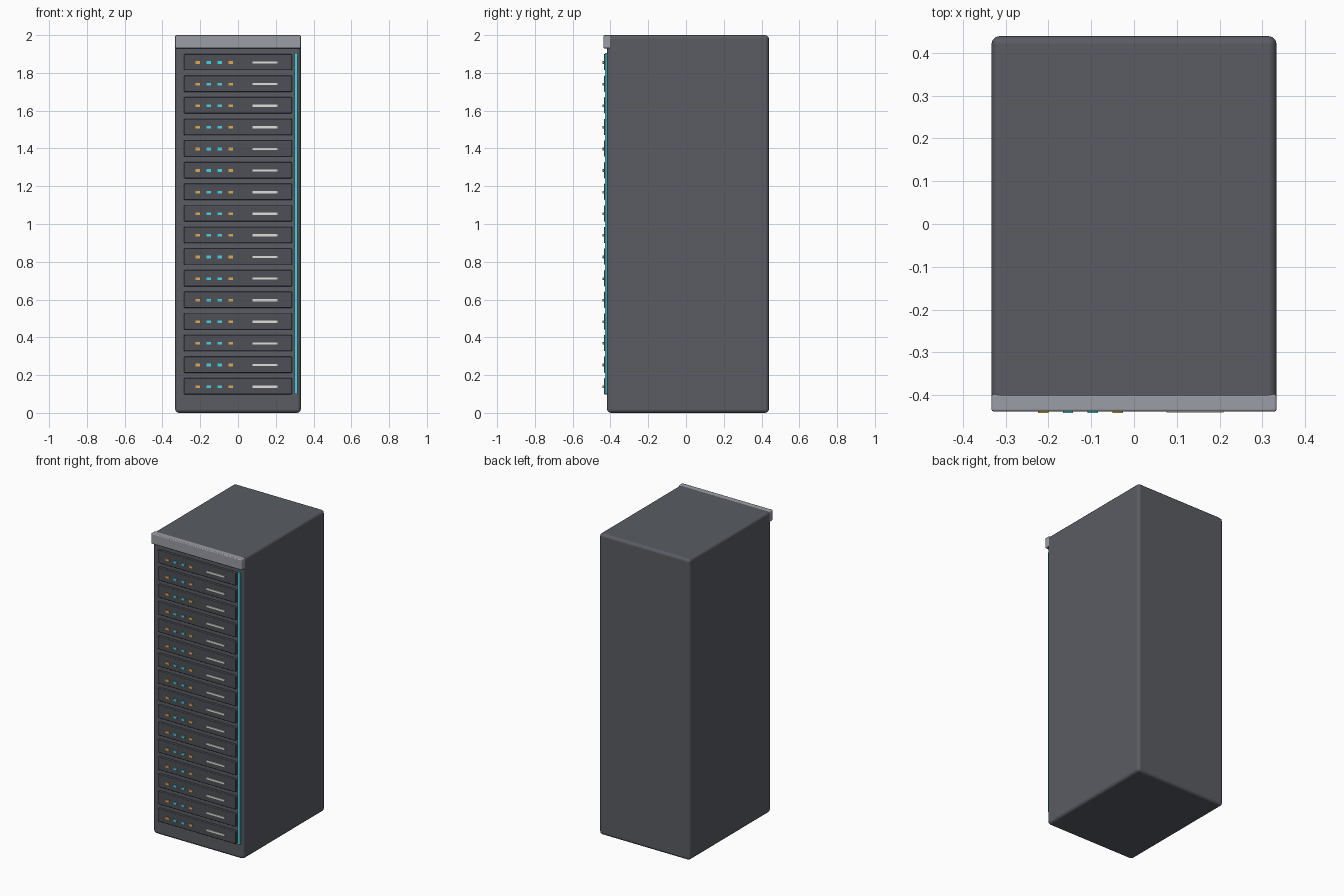
import bpy

if "Cube" in bpy.data.objects:
    bpy.data.objects.remove(bpy.data.objects["Cube"])


def material(name, rgb):
    m = bpy.data.materials.new(name)
    m.diffuse_color = (*rgb, 1)
    m.use_nodes = True
    m.node_tree.nodes["Principled BSDF"].inputs["Base Color"].default_value = m.diffuse_color
    return m


dark = material("dark_metal", (0.10, 0.107, 0.125))
panel = material("panel", (0.075, 0.08, 0.095))
trim = material("trim", (0.33, 0.34, 0.38))
cyan = material("cyan", (0.07, 0.65, 0.75))
amber = material("amber", (0.75, 0.4, 0.08))
pale = material("pale", (0.75, 0.74, 0.70))


def box(name, lo, hi, mat, bevel=0.0, segments=2):
    """Box between two corners, with optional rounded edges."""
    bpy.ops.mesh.primitive_cube_add(
        size=1, location=[(a + b) / 2 for a, b in zip(lo, hi)])
    o = bpy.context.object
    o.name = name
    o.scale = [b - a for a, b in zip(lo, hi)]
    bpy.ops.object.transform_apply(location=False, rotation=False, scale=True)
    o.data.materials.append(mat)
    if bevel:
        bpy.ops.object.shade_smooth_by_angle()
        mod = o.modifiers.new("Bevel", "BEVEL")
        mod.width, mod.segments = bevel, segments
        mod.harden_normals = True
    return o


# Cabinet body and top front trim
box("cabinet", (-0.333, -0.418, 0), (0.333, 0.439, 2), dark, 0.02, 3)
box("top_trim", (-0.333, -0.438, 1.93), (0.333, -0.397, 2), trim, 0.006)

# Glowing strip down the right edge of the front
box("light_strip", (0.299, -0.43, 0.10), (0.314, -0.415, 1.905), cyan)

# Sixteen server units, each with four lights and a handle
lights = [(-0.212, amber), (-0.154, cyan), (-0.096, cyan), (-0.038, amber)]
for i in range(16):
    z = 0.141 + i * 0.1144
    box(f"server_{i}", (-0.286, -0.435, z - 0.043),
        (0.286, -0.41, z + 0.043), panel, 0.005)
    for k, (x, mat) in enumerate(lights):
        box(f"light_{i}_{k}", (x - 0.012, -0.441, z - 0.009),
            (x + 0.012, -0.432, z + 0.005), mat)
    box(f"handle_{i}", (0.076, -0.44, z - 0.008),
        (0.209, -0.432, z + 0.004), pale)
